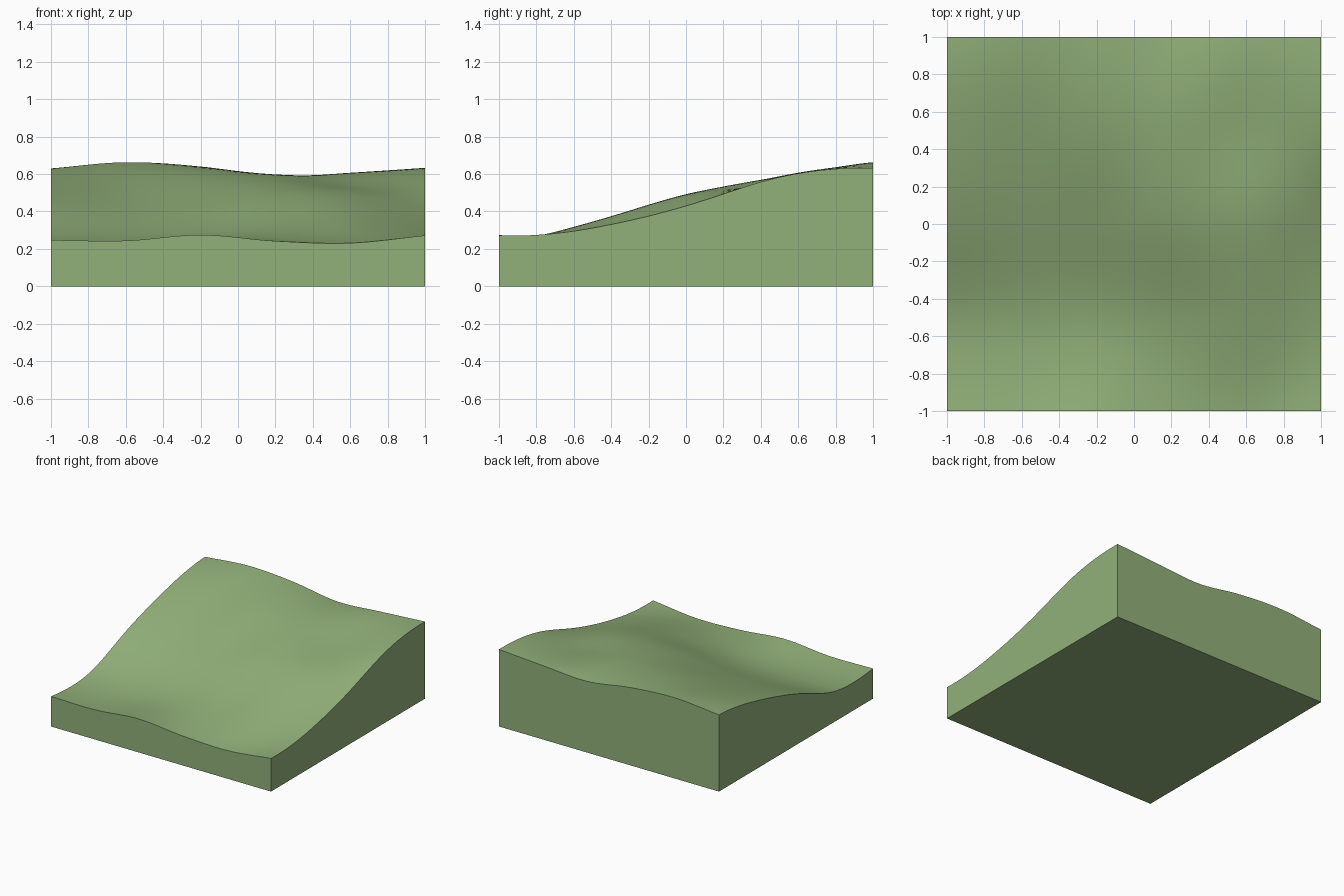
import bpy, bmesh, math

cube = bpy.data.objects.get("Cube")
if cube:
    bpy.data.objects.remove(cube, do_unlink=True)

# Grass material
grass = bpy.data.materials.new("grass_green")
grass.use_nodes = True
colour = (0.29, 0.44, 0.195, 1)
grass.diffuse_color = colour
grass.node_tree.nodes["Principled BSDF"].inputs["Base Color"].default_value = colour

# Bumps added to the ramp: rows run front to back, columns run from -x to +x
BUMPS = [
    [-.003, -.006, .025, -.008, -.019, .022],
    [-.058, -.062, -.04, .0, .037, .003],
    [-.017, -.035, -.008, .045, .05, -.008],
    [-.01, -.008, .02, .015, -.018, .017],
    [.005, .038, .015, -.04, -.018, .008],
]


def spline(values, t):
    """Smooth curve through evenly spaced values, t from 0 to 1."""
    v = [2 * values[0] - values[1], *values, 2 * values[-1] - values[-2]]
    s = t * (len(values) - 1)
    i = min(int(s), len(values) - 2)
    f = s - i
    a, b, c, d = v[i:i + 4]
    return b + f / 2 * (c - a + f * (2*a - 5*b + 4*c - d + f * (3*(b - c) + d - a)))


def height(x, y):
    u, v = (x + 1) / 2, (y + 1) / 2
    ramp = .25 + .375 * v * v * (3 - 2 * v)
    return ramp + spline([spline(row, u) for row in BUMPS], v)


# Rolling top surface
bm = bmesh.new()
bmesh.ops.create_grid(bm, x_segments=48, y_segments=48, size=1)
for vert in bm.verts:
    vert.co.z = height(vert.co.x, vert.co.y)
for face in bm.faces:
    face.smooth = True

# Flat skirt walls and base
rim = [e for e in bm.edges if e.is_boundary]
new = bmesh.ops.extrude_edge_only(bm, edges=rim)["geom"]
for item in new:
    if isinstance(item, bmesh.types.BMVert):
        item.co.z = 0
    elif isinstance(item, bmesh.types.BMFace):
        item.smooth = False
bottom = [e for e in bm.edges if e.is_boundary]
for face in bmesh.ops.contextual_create(bm, geom=bottom)["faces"]:
    face.smooth = False
bmesh.ops.recalc_face_normals(bm, faces=bm.faces)

mesh = bpy.data.meshes.new("hill_slope")
bm.to_mesh(mesh)
bm.free()
mesh.materials.append(grass)
hill = bpy.data.objects.new("hill_slope", mesh)
bpy.context.collection.objects.link(hill)

# Smooth turf with crisp rim
bpy.ops.object.select_all(action="DESELECT")
hill.select_set(True)
bpy.context.view_layer.objects.active = hill
bpy.ops.object.shade_smooth_by_angle(angle=math.radians(30))
